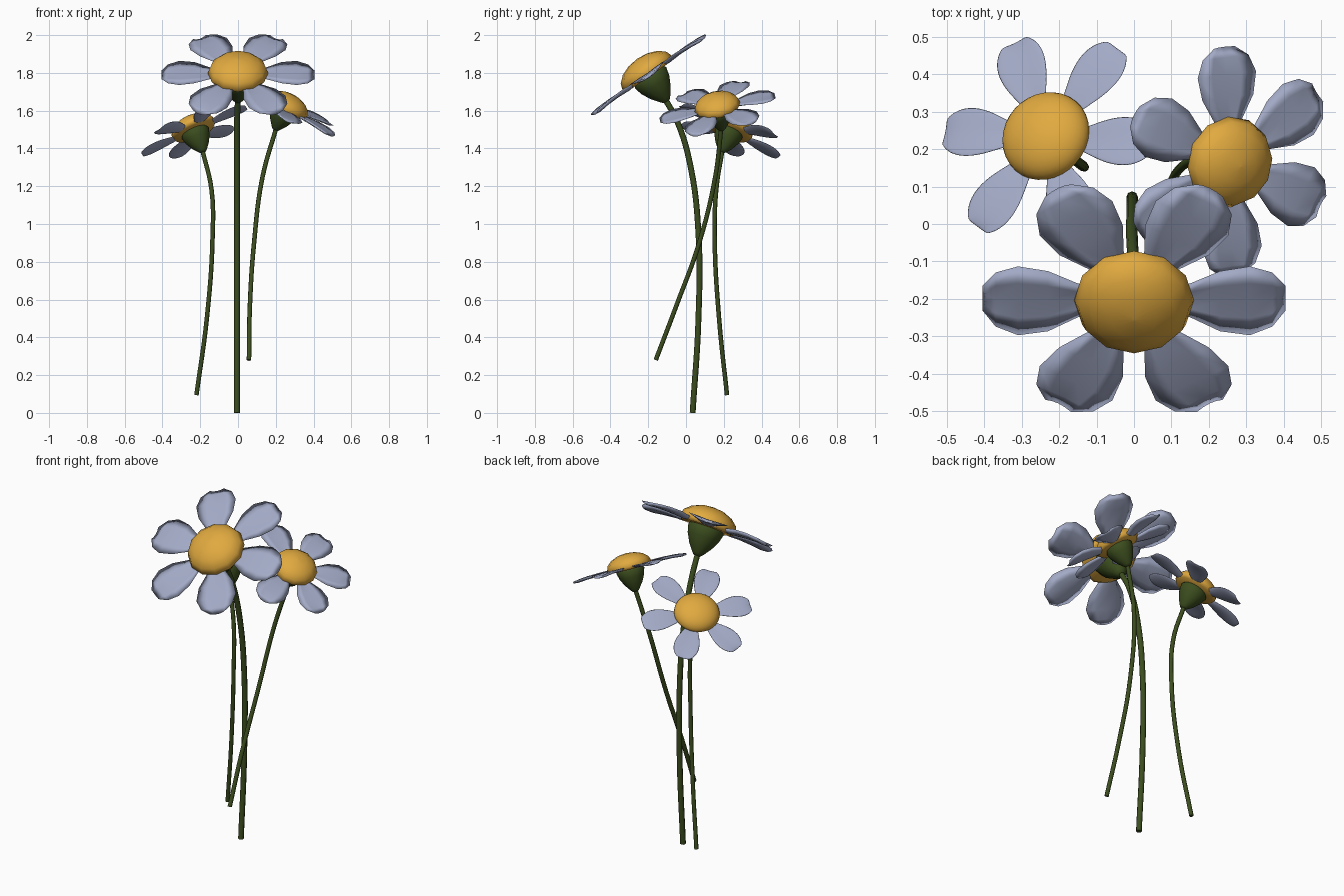
import bpy, bmesh, math
from mathutils import Matrix, Vector

if "Cube" in bpy.data.objects:
    bpy.data.objects.remove(bpy.data.objects["Cube"])


def material(name, rgb):
    m = bpy.data.materials.new(name)
    m.diffuse_color = (*rgb, 1)
    m.use_nodes = True
    m.node_tree.nodes["Principled BSDF"].inputs["Base Color"].default_value = m.diffuse_color
    return m


PETAL = material("petal_blue", (0.36, 0.40, 0.56))
GOLD = material("centre_gold", (0.75, 0.40, 0.05))
GREEN = material("stem_green", (0.045, 0.075, 0.013))


def finish(name, bm, mat, matrix=Matrix()):
    bmesh.ops.recalc_face_normals(bm, faces=bm.faces)
    me = bpy.data.meshes.new(name)
    bm.to_mesh(me)
    bm.free()
    me.materials.append(mat)
    me.shade_smooth()
    ob = bpy.data.objects.new(name, me)
    bpy.context.collection.objects.link(ob)
    ob.matrix_world = matrix
    return ob


def lathe(name, profile, sides, mat, matrix):
    """Revolve an (r, z) profile round local z; first and last rings are capped."""
    bm = bmesh.new()
    rings = [[bm.verts.new((r * math.cos(2 * math.pi * i / sides),
                            r * math.sin(2 * math.pi * i / sides), z))
              for i in range(sides)] for r, z in profile]
    for a, b in zip(rings, rings[1:]):
        for i in range(sides):
            j = (i + 1) % sides
            bm.faces.new((a[i], a[j], b[j], b[i]))
    bm.faces.new(rings[0])
    bm.faces.new(rings[-1])
    return finish(name, bm, mat, matrix)


# Petal stations: distance from centre, half width, height
STATIONS = [(0.07, 0.025, 0.0), (0.15, 0.055, 0.004), (0.23, 0.098, 0.008),
            (0.31, 0.112, 0.006), (0.37, 0.088, 0.0), (0.405, 0.04, -0.006)]


def petals(name, matrix, smooth):
    bm = bmesh.new()
    cols = (-1, -0.5, 0, 0.5, 1)
    for k in range(6):
        rot = Matrix.Rotation(k * math.pi / 3, 3, 'Z')
        # Slightly thick lens: upper and lower skins share the rim
        skins = []
        for side in (1, -1):
            grid = []
            for s, (r, w, h) in enumerate(STATIONS):
                row = []
                for c, u in enumerate(cols):
                    rim = abs(u) == 1 or s in (0, len(STATIONS) - 1)
                    if rim and side == -1:
                        row.append(skins[0][s][c])
                        continue
                    z = h + 0.012 * u * u + (0 if rim else side * 0.009)
                    row.append(bm.verts.new(rot @ Vector((r, u * w, z))))
                grid.append(row)
            skins.append(grid)
            for a, b in zip(grid, grid[1:]):
                for i in range(len(cols) - 1):
                    bm.faces.new((a[i], a[i + 1], b[i + 1], b[i]))
    ob = finish(name, bm, PETAL, matrix)
    if smooth:
        ob.modifiers.new("smooth", 'SUBSURF').levels = 2
        ob.modifiers["smooth"].render_levels = 2


def stem(name, points, radius):
    cu = bpy.data.curves.new(name, 'CURVE')
    cu.dimensions = '3D'
    cu.bevel_depth = radius
    cu.bevel_resolution = 2
    cu.resolution_u = 6
    cu.use_fill_caps = True
    sp = cu.splines.new('BEZIER')
    sp.bezier_points.add(len(points) - 1)
    for bp, p in zip(sp.bezier_points, points):
        bp.co = p
        bp.handle_left_type = bp.handle_right_type = 'AUTO'
    cu.materials.append(GREEN)
    ob = bpy.data.objects.new(name, cu)
    bpy.context.collection.objects.link(ob)


def flower(name, centre, normal, ref, scale, path, smooth):
    n = Vector(normal).normalized()
    x = Vector(ref)
    x = (x - n * x.dot(n)).normalized()
    y = n.cross(x)
    m = Matrix.Translation(centre) @ Matrix((x, y, n)).transposed().to_4x4() @ Matrix.Scale(scale, 4)
    petals(name + "_petals", m, smooth)
    # Domed centre
    steps, sides = (10, 32) if smooth else (4, 12)
    arc = [(0.16 * math.cos(t), 0.015 + 0.095 * math.sin(t))
           for t in (math.pi / 2 * i / steps for i in range(steps))]
    lathe(name + "_centre", [(0.145, -0.004)] + arc + [(0.002, 0.11)], sides, GOLD, m)
    # Green cup under the petals
    lathe(name + "_cup", [(0.018, -0.165), (0.032, -0.15), (0.062, -0.11), (0.088, -0.06),
                          (0.1, -0.015), (0.09, 0.004)], 24 if smooth else 12, GREEN, m)
    stem(name + "_stem", path + [m @ Vector((0, 0, -0.14))], 0.0155 * scale)


flower("front_flower", (0, -0.195, 1.785), (0, -0.57, 0.82), (1, 0, 0), 1.0,
       [(-0.005, 0.035, 0), (-0.005, 0.066, 0.5), (-0.005, 0.066, 0.95),
        (-0.005, 0.025, 1.3), (-0.005, -0.045, 1.54)], False)
flower("right_flower", (0.25, 0.168, 1.61), (0.48, -0.2, 1), (-0.04, 1, 0.2), 0.77,
       [(0.058, -0.16, 0.28), (0.063, -0.05, 0.57), (0.085, 0.07, 0.9),
        (0.13, 0.155, 1.25)], False)
flower("left_flower", (-0.23, 0.23, 1.49), (-0.43, 0.39, 1), (-1, 0.06, -0.45), 0.77,
       [(-0.22, 0.217, 0.095), (-0.165, 0.175, 0.5), (-0.135, 0.152, 0.92),
        (-0.14, 0.16, 1.18)], True)
